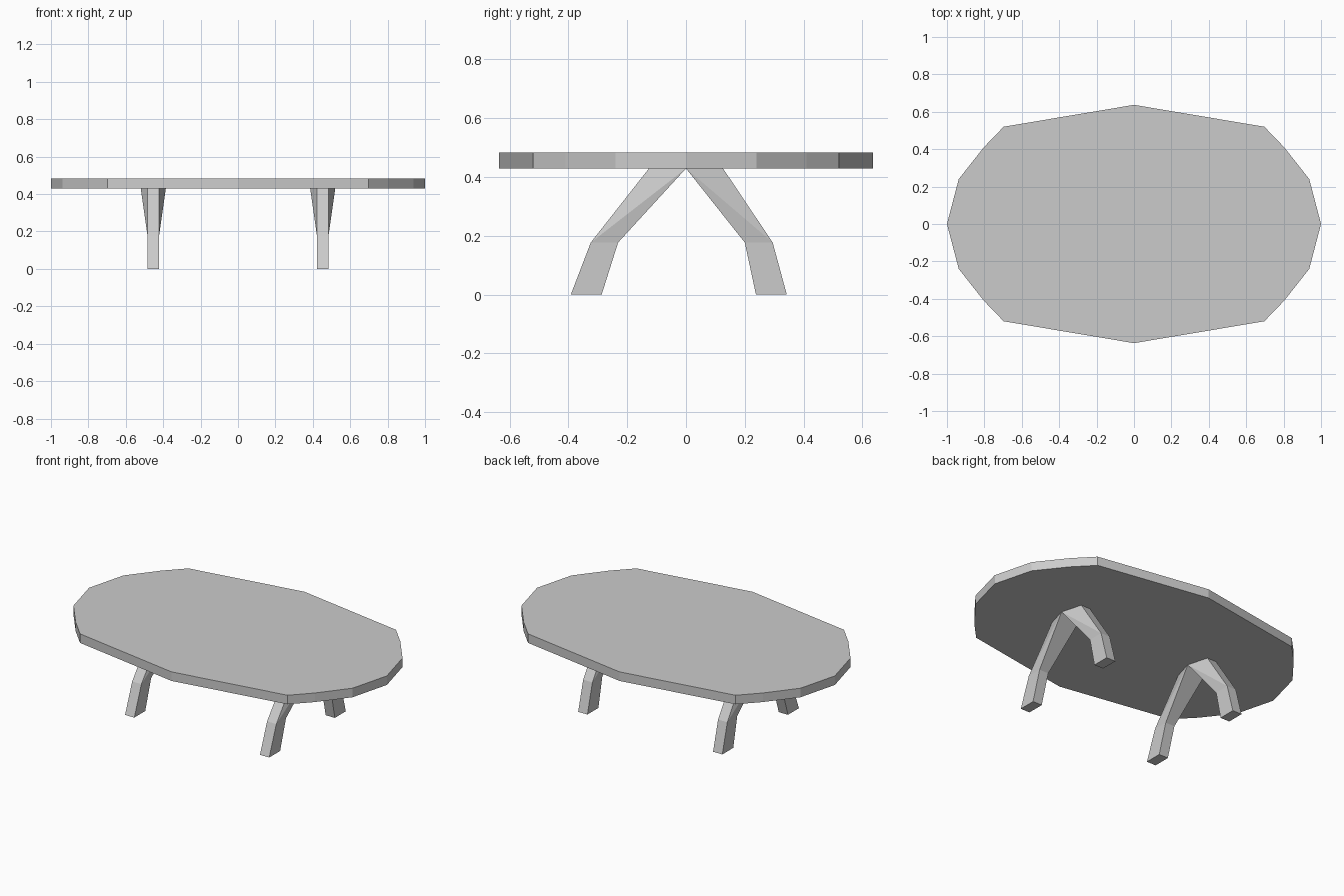
import bpy, bmesh

if "Cube" in bpy.data.objects:
    bpy.data.objects.remove(bpy.data.objects["Cube"])


def make_object(name, bm):
    bmesh.ops.recalc_face_normals(bm, faces=bm.faces)
    mesh = bpy.data.meshes.new(name)
    bm.to_mesh(mesh)
    bm.free()
    obj = bpy.data.objects.new(name, mesh)
    bpy.context.collection.objects.link(obj)
    return obj


TOP_Z, UNDER_Z = 0.484, 0.429

# Tabletop: one quarter of the outline, mirrored to a 16-sided oval
quarter = [(1, 0), (0.937, 0.24), (0.803, 0.41), (0.697, 0.52), (0, 0.637)]
half = quarter + [(-x, y) for x, y in quarter[-2::-1]]
outline = half + [(x, -y) for x, y in half[-2:0:-1]]
bm = bmesh.new()
base = bm.faces.new([bm.verts.new((x, y, UNDER_Z)) for x, y in outline])
ext = bmesh.ops.extrude_face_region(bm, geom=[base], use_keep_orig=True)
for v in ext["geom"]:
    if isinstance(v, bmesh.types.BMVert):
        v.co.z = TOP_Z
make_object("tabletop", bm)


# Bent leg: sections of (outer y, inner y, z, outer half width, inner half width)
def make_leg(name, cx, sections):
    bm = bmesh.new()
    rings = []
    for yo, yi, z, wo, wi in sections:
        pts = [(-wo, yo), (wo, yo), (wi, yi), (-wi, yi)]
        rings.append([bm.verts.new((cx + x, y, z)) for x, y in pts])
    bm.faces.new(rings[0])
    bm.faces.new(rings[-1])
    for a, b in zip(rings, rings[1:]):
        for i in (0, 2):
            bm.faces.new((a[i], a[i + 1], b[i + 1], b[i]))
        # sides split from the outer lower corner to the inner upper corner
        for o, n in ((0, 3), (1, 2)):
            bm.faces.new((a[o], a[n], b[n]))
            bm.faces.new((a[o], b[n], b[o]))
    return make_object(name, bm)


W, FLARE = 0.031, 0.067
front = [(-0.392, -0.287, 0, W, W), (-0.324, -0.231, 0.177, W, W),
         (-0.126, 0, UNDER_Z, W, FLARE)]
back = [(0.343, 0.238, 0, W, W), (0.295, 0.2, 0.177, W, W),
        (0.126, 0, UNDER_Z, W, FLARE)]
for side, cx in (("left", -0.453), ("right", 0.453)):
    make_leg("front_leg_" + side, cx, front)
    make_leg("back_leg_" + side, cx, back)
